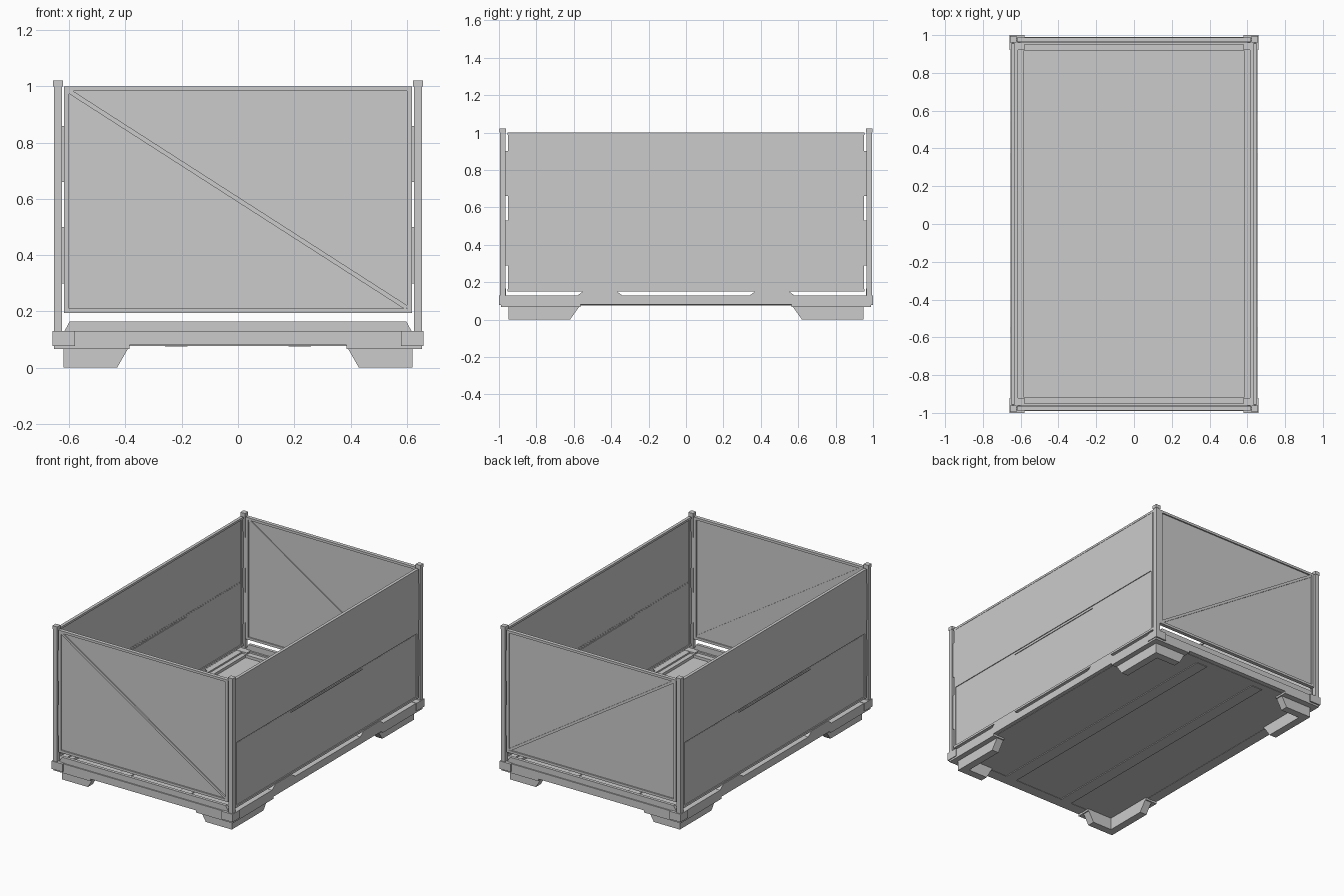
import bpy
import bmesh
from math import atan2, hypot
from mathutils import Matrix, Vector

cube = bpy.data.objects.get("Cube")
if cube:
    bpy.data.objects.remove(cube, do_unlink=True)

steel = bpy.data.materials.new("grey_steel")
steel.use_nodes = True
colour = (0.6, 0.6, 0.6, 1)
steel.diffuse_color = colour
steel.node_tree.nodes["Principled BSDF"].inputs["Base Color"].default_value = colour


def finish(name, bm, mirror=""):
    """Turn a bmesh into an object, mirrored about the centre on the given axes."""
    bmesh.ops.recalc_face_normals(bm, faces=bm.faces)
    mesh = bpy.data.meshes.new(name)
    bm.to_mesh(mesh)
    bm.free()
    mesh.materials.append(steel)
    ob = bpy.data.objects.new(name, mesh)
    bpy.context.collection.objects.link(ob)
    if mirror:
        mod = ob.modifiers.new("Mirror", "MIRROR")
        mod.use_axis = ["x" in mirror, "y" in mirror, False]
        mod.use_mirror_merge = False
    return ob


def add_box(bm, x, y, z, turn=None):
    """Add a box from (low, high) ranges, optionally turned about its centre."""
    spans = (x, y, z)
    centre = Vector([(a + b) / 2 for a, b in spans])
    size = Matrix.Diagonal([b - a for a, b in spans] + [1])
    bmesh.ops.create_cube(bm, size=1, matrix=Matrix.Translation(centre) @ (turn or Matrix()) @ size)


def boxes(name, parts, mirror=""):
    bm = bmesh.new()
    for part in parts:
        add_box(bm, *part)
    return finish(name, bm, mirror)


def add_prism(bm, points, offset):
    """Extrude a closed outline along an offset."""
    face = bm.faces.new([bm.verts.new(p) for p in points])
    new = bmesh.ops.extrude_face_region(bm, geom=[face])["geom"]
    bmesh.ops.translate(bm, vec=offset, verts=[v for v in new if isinstance(v, bmesh.types.BMVert)])


def prism(name, points, offset, mirror=""):
    bm = bmesh.new()
    add_prism(bm, points, offset)
    return finish(name, bm, mirror)


# Base: floor plate, long stiffening strips and surrounding rails
boxes("floor", [((-0.62, 0.62), (-0.96, 0.96), (0.08, 0.1))])
boxes("floor_strip", [((0.18, 0.26), (-0.915, 0.915), (0.075, 0.106))], "x")
boxes("floor_border", [((0.585, 0.63), (-0.96, 0.96), (0.078, 0.118))], "x")
boxes("floor_end_border", [((-0.585, 0.585), (0.915, 0.96), (0.078, 0.118))], "y")
boxes("side_rail", [((0.615, 0.655), (-0.96, 0.96), (0.08, 0.128))], "x")
boxes("end_rail", [((-0.6, 0.6), (0.95, 0.99), (0.08, 0.128))], "y")
boxes("corner_block", [((0.58, 0.66), (0.92, 1.0), (0.078, 0.13))], "xy")

# Raised lips on the rails
prism("end_lip", [(-0.62, 0.962, 0.125), (0.62, 0.962, 0.125),
                  (0.598, 0.962, 0.165), (-0.598, 0.962, 0.165)], (0, 0.02, 0), "y")
prism("side_lip", [(0.63, 0.335, 0.125), (0.63, 0.585, 0.125),
                   (0.63, 0.545, 0.155), (0.63, 0.375, 0.155)], (0.025, 0, 0), "xy")

# Corner posts with small caps
boxes("corner_post", [((0.625, 0.655), (0.964, 0.994), (0.12, 1.015)),
                      ((0.623, 0.657), (0.962, 0.996), (1.0, 1.022))], "xy")

# Angled feet: two tapered walls meeting at each corner, under a thin plate
bm = bmesh.new()
add_prism(bm, [(0.62, 0.95, 0), (0.43, 0.95, 0), (0.39, 0.95, 0.07), (0.62, 0.95, 0.07)], (0, -0.05, 0))
add_prism(bm, [(0.62, 0.95, 0), (0.62, 0.62, 0), (0.62, 0.57, 0.07), (0.62, 0.95, 0.07)], (-0.05, 0, 0))
finish("foot", bm, "xy")
boxes("foot_plate", [((0.385, 0.655), (0.9, 0.99), (0.066, 0.08)),
                     ((0.57, 0.655), (0.565, 0.99), (0.066, 0.08))], "xy")

# Long side walls: two leaves in a slim frame
boxes("side_wall", [((0.636, 0.644), (-0.94, 0.94), (0.16, 0.572)),
                    ((0.638, 0.648), (-0.94, 0.94), (0.578, 0.99)),
                    ((0.637, 0.643), (-0.94, 0.94), (0.57, 0.58))], "x")
rails = [((0.63, 0.65), (-0.955, 0.955), (z, z + 0.014)) for z in (0.15, 0.986)]
stiles = [((0.63, 0.65), (y - 0.007, y + 0.007), (0.15, 1.0)) for y in (-0.945, 0.945)]
boxes("side_frame", rails + stiles, "x")
boxes("side_latch_strip", [((0.632, 0.649), (-0.37, 0.37), (0.558, 0.564))], "x")

# End walls: sheet, frame and diagonal brace
boxes("end_wall", [((-0.605, 0.605), (0.972, 0.979), (0.205, 0.99))], "y")
rails = [((-0.618, 0.618), (0.964, 0.988), (z, z + 0.016)) for z in (0.195, 0.984)]
stiles = [((x - 0.009, x + 0.009), (0.964, 0.988), (0.195, 1.0)) for x in (-0.61, 0.61)]
boxes("end_frame", rails + stiles, "y")
run, drop = 1.2, 0.77
slope = Matrix.Rotation(atan2(drop, run), 4, "Y")
half = hypot(run, drop) / 2
boxes("diagonal_brace", [((-half, half), (0.966, 0.986), (0.59, 0.606), slope)], "y")

# Hinge barrels between walls and posts
boxes("hinge", [((0.616, 0.63), (0.968, 0.982), (z, z + 0.2)) for z in (0.3, 0.66)]
      + [((0.634, 0.646), (0.95, 0.966), (z, z + 0.24)) for z in (0.29, 0.66)], "xy")
